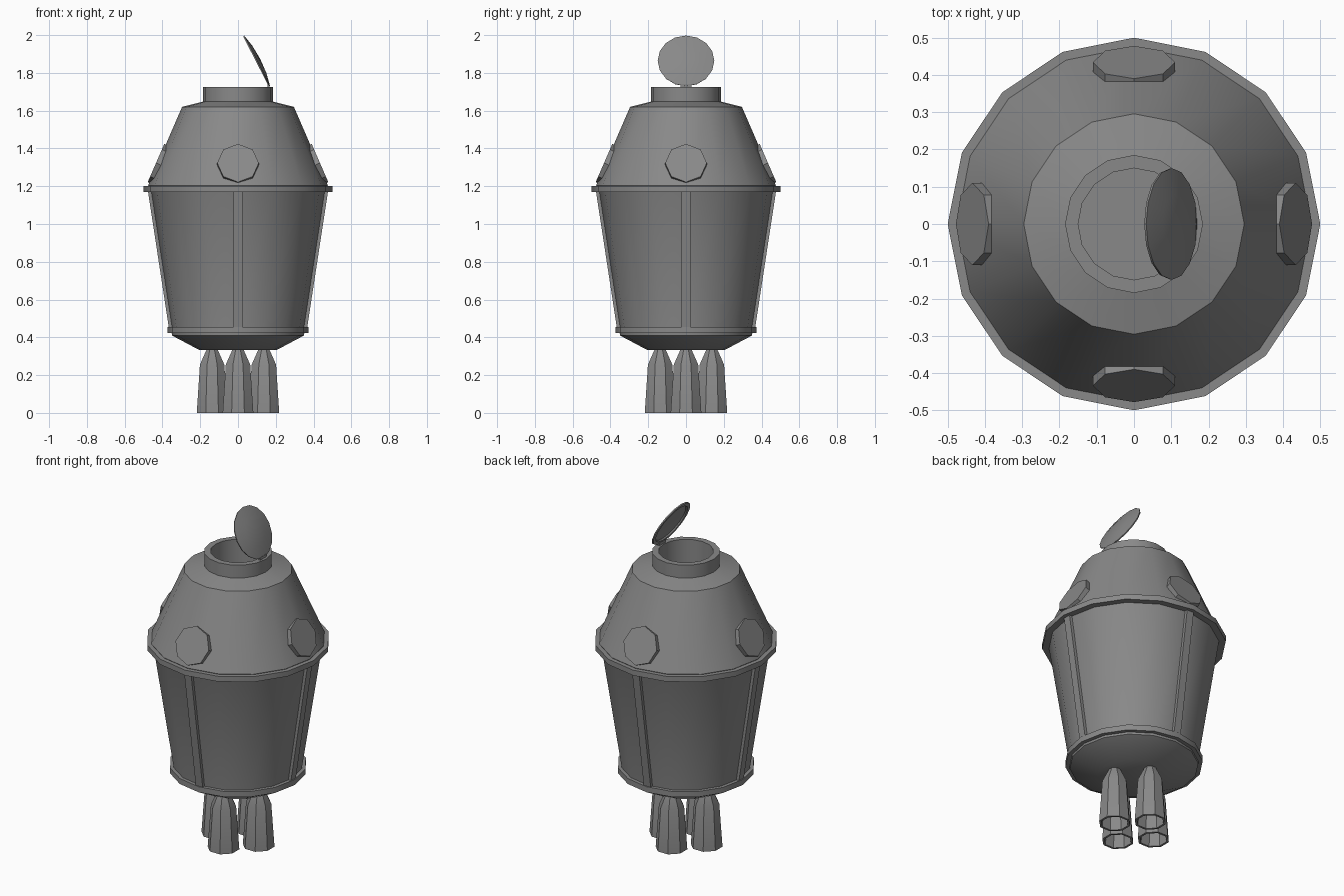
import bpy
import bmesh
from math import cos, sin, pi, radians
from mathutils import Matrix, Vector

cube = bpy.data.objects.get("Cube")
if cube:
    bpy.data.objects.remove(cube, do_unlink=True)

# Single painted metal colour
grey = bpy.data.materials.new("hull_grey")
grey.use_nodes = True
tone = (0.25, 0.25, 0.25, 1)
grey.diffuse_color = tone
bsdf = next(n for n in grey.node_tree.nodes if n.type == 'BSDF_PRINCIPLED')
bsdf.inputs["Base Color"].default_value = tone


def finish(name, bm, matrix=None):
    """Turn a bmesh into a named object, smooth below 30 degrees."""
    bmesh.ops.remove_doubles(bm, verts=bm.verts, dist=0.0001)
    bmesh.ops.recalc_face_normals(bm, faces=bm.faces)
    mesh = bpy.data.meshes.new(name)
    bm.to_mesh(mesh)
    bm.free()
    if matrix is not None:
        mesh.transform(matrix)
    mesh.materials.append(grey)
    obj = bpy.data.objects.new(name, mesh)
    bpy.context.collection.objects.link(obj)
    bpy.ops.object.select_all(action='DESELECT')
    obj.select_set(True)
    bpy.context.view_layer.objects.active = obj
    bpy.ops.object.shade_smooth_by_angle(angle=radians(30))
    return obj


def lathe(name, profile, sides=16, offset=0.0, closed=False, matrix=None):
    """Revolve (radius, height) points around z."""
    bm = bmesh.new()
    rings = []
    for r, z in profile:
        if r == 0:
            rings.append([bm.verts.new((0, 0, z))] * sides)
        else:
            angles = [2 * pi * i / sides + offset for i in range(sides)]
            rings.append([bm.verts.new((r * cos(a), r * sin(a), z)) for a in angles])
    pairs = list(zip(rings, rings[1:]))
    if closed:
        pairs.append((rings[-1], rings[0]))
    for low, high in pairs:
        for i in range(sides):
            j = (i + 1) % sides
            corners = dict.fromkeys((low[i], low[j], high[j], high[i]))
            bm.faces.new(list(corners))
    return finish(name, bm, matrix)


def ring(name, inner, outer, bottom, top):
    return lathe(name, [(inner, bottom), (outer, bottom), (outer, top), (inner, top)],
                 closed=True)


# Hull with its hatch well
lathe("hull", [(0, 0.333), (0.205, 0.333), (0.35, 0.41), (0.353, 0.45),
               (0.463, 1.17), (0.476, 1.205), (0.296, 1.62), (0.185, 1.648),
               (0.185, 1.725), (0.15, 1.725), (0.15, 1.45), (0, 1.45)])

# Reinforcing bands
ring("lower_band", 0.33, 0.374, 0.423, 0.456)
ring("upper_band", 0.44, 0.5, 1.17, 1.202)

# Parts repeated on the four sides
side_names = ("left", "back", "right", "front")
for i, side in enumerate(side_names):
    turn = Matrix.Rotation(i * pi / 2, 4, 'Z')

    # Slanted rib between the bands
    bm = bmesh.new()
    bmesh.ops.create_cube(bm, size=1)
    for v in bm.verts:
        top = v.co.z > 0
        surface = 0.463 if top else 0.352
        v.co = Vector((surface + (0.014 if v.co.x > 0 else -0.03),
                       0.046 * v.co.y, 1.175 if top else 0.45))
    finish(side + "_rib", bm, turn)

    # Octagonal porthole cover lying along the upper cone
    place = (turn @ Matrix.Translation((0.434, 0, 1.323))
             @ Matrix.Rotation(radians(90 - 23.5), 4, 'Y'))
    lathe(side + "_porthole", [(0, -0.05), (0.11, -0.05), (0.11, 0), (0, 0)],
          sides=8, matrix=place)

    # Hollow faceted engine nozzle
    place = turn @ Matrix.Translation((0.137, 0, 0))
    lathe(side + "_nozzle", [(0, 0.335), (0.032, 0.335), (0.07, 0.255), (0.088, 0),
                             (0.075, 0), (0.06, 0.25), (0, 0.3)],
          sides=8, offset=pi / 8, matrix=place)

# Open hatch lid: domed outside, recessed inside
tilt = Matrix.Translation((0.095, 0, 1.861)) @ Matrix.Rotation(radians(62.8), 4, 'Y')
lathe("hatch_lid", [(0, 0.01), (0.122, 0.008), (0.127, 0), (0.148, 0),
                    (0.15, 0.007), (0.08, 0.021), (0, 0.026)], matrix=tilt)

# Hinge joining the lid to the collar
bm = bmesh.new()
bmesh.ops.create_cube(bm, size=1)
finish("hatch_hinge", bm, Matrix.Translation((0.162, 0, 1.729))
       @ Matrix.Diagonal((0.012, 0.06, 0.022, 1)))
